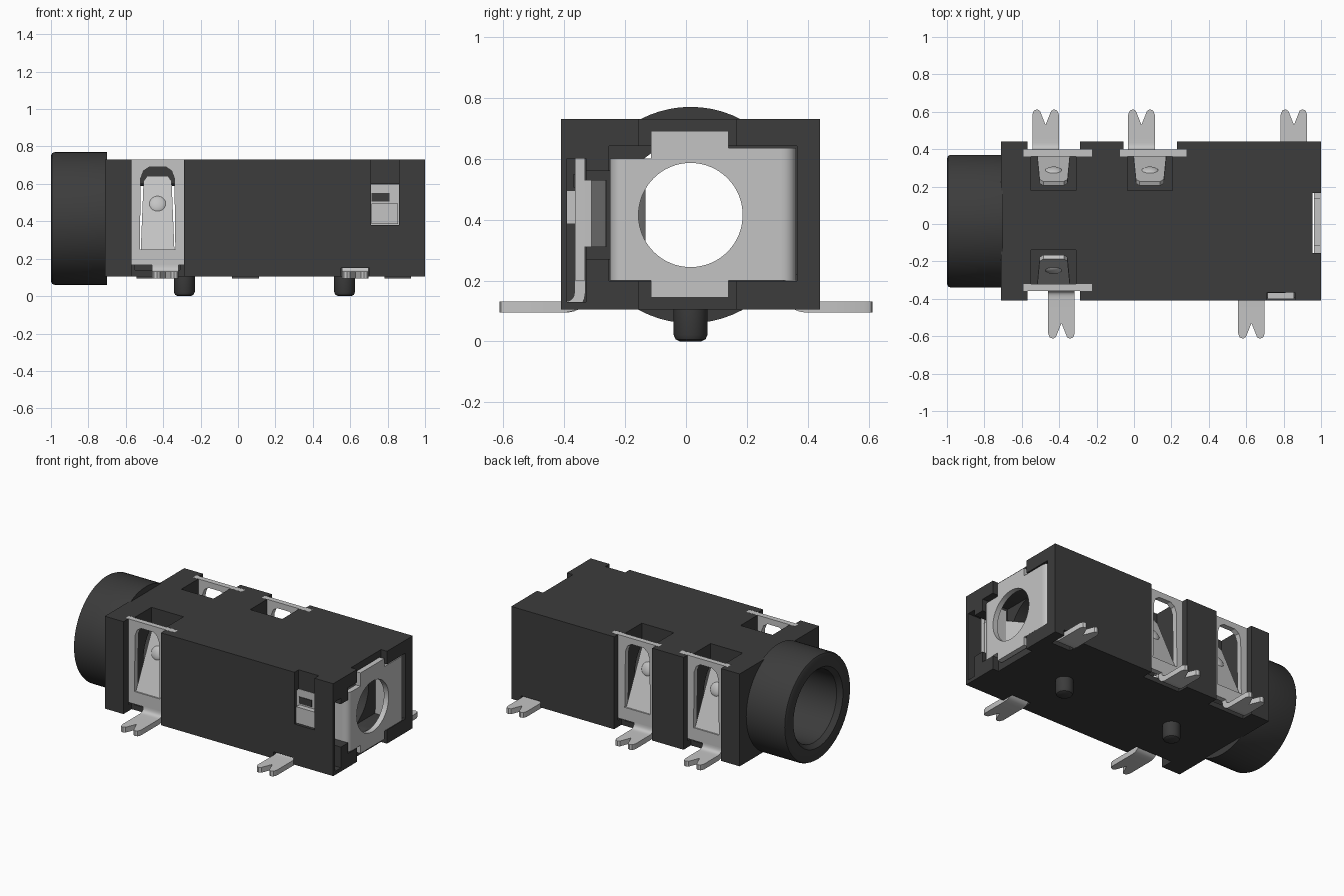
import bpy, bmesh, math
from mathutils import Vector, Matrix

old = bpy.data.objects.get("Cube")
if old:
    bpy.data.objects.remove(old, do_unlink=True)


def material(name, c, rough):
    m = bpy.data.materials.new(name)
    m.use_nodes = True
    m.diffuse_color = (c, c, c, 1)
    b = m.node_tree.nodes["Principled BSDF"]
    b.inputs["Base Color"].default_value = (c, c, c, 1)
    b.inputs["Roughness"].default_value = rough
    return m


DARK = material("black plastic", 0.045, 0.6)
METAL = material("light grey metal", 0.55, 0.5)
parts = []


def add(name, bm, mat):
    bmesh.ops.remove_doubles(bm, verts=bm.verts, dist=1e-5)
    bmesh.ops.recalc_face_normals(bm, faces=bm.faces)
    me = bpy.data.meshes.new(name)
    bm.to_mesh(me)
    bm.free()
    me.materials.clear()
    me.materials.append(mat)
    ob = bpy.data.objects.new(name, me)
    bpy.context.collection.objects.link(ob)
    parts.append(ob)
    return ob


def box(name, x, y, z, mat=METAL):
    bm = bmesh.new()
    size = Matrix.Diagonal((x[1] - x[0], y[1] - y[0], z[1] - z[0], 1))
    mid = Matrix.Translation((sum(x) / 2, sum(y) / 2, sum(z) / 2))
    bmesh.ops.create_cube(bm, size=1, matrix=mid @ size)
    return add(name, bm, mat)


def lathe(name, profile, matrix, mat=DARK, steps=64, closed=False):
    """Revolve (radius, height) points about local z."""
    bm = bmesh.new()
    vs = [bm.verts.new((r, 0, h)) for r, h in profile]
    n = len(vs)
    es = [bm.edges.new((vs[i], vs[(i + 1) % n])) for i in range(n if closed else n - 1)]
    bmesh.ops.spin(bm, geom=vs + es, axis=(0, 0, 1), cent=(0, 0, 0),
                   angle=math.tau, steps=steps, use_merge=True)
    bm.transform(matrix)
    return add(name, bm, mat)


# columns: where the 2D u, v and the thickness direction go
FRAMES = {"x": ((0, 1, 0), (0, 0, 1), (1, 0, 0)),
          "y": ((1, 0, 0), (0, 0, 1), (0, -1, 0)),
          "z": ((1, 0, 0), (0, 1, 0), (0, 0, 1))}


def sheet(name, loops, axis, a, b, mat=METAL):
    """Flat outline with optional holes, extruded from a to b along axis."""
    cu = bpy.data.curves.new(name, "CURVE")
    cu.dimensions, cu.fill_mode = "2D", "BOTH"
    cu.extrude = abs(b - a) / 2
    for loop in loops:
        sp = cu.splines.new("POLY")
        sp.points.add(len(loop) - 1)
        for p, q in zip(sp.points, loop):
            p.co = (q[0], q[1], 0, 1)
        sp.use_cyclic_u = True
    tmp = bpy.data.objects.new(name, cu)
    bpy.context.collection.objects.link(tmp)
    me = bpy.data.meshes.new_from_object(tmp.evaluated_get(bpy.context.evaluated_depsgraph_get()))
    bm = bmesh.new()
    bm.from_mesh(me)
    bpy.data.objects.remove(tmp)
    bpy.data.curves.remove(cu)
    bpy.data.meshes.remove(me)
    m = Matrix(FRAMES[axis]).transposed().to_4x4()
    bm.transform(Matrix.Translation(Vector(["xyz".index(axis) == i for i in range(3)]) * (a + b) / 2) @ m)
    return add(name, bm, mat)


def ribbon(name, p, axis, a, b, r=0.055, t=0.036):
    """Bent strip along a 2D path with rounded inner corners."""
    p = [Vector(q) for q in p]
    path = [p[0]]
    for i in range(1, len(p) - 1):
        s = p[i] + (p[i - 1] - p[i]).normalized() * r
        e = p[i] + (p[i + 1] - p[i]).normalized() * r
        for k in range(9):
            f = k / 8
            path.append(s * (1 - f) ** 2 + p[i] * 2 * f * (1 - f) + e * f * f)
    path.append(p[-1])
    left, right = [], []
    for i, q in enumerate(path):
        d = (path[min(i + 1, len(path) - 1)] - path[max(i - 1, 0)]).normalized()
        n = Vector((-d.y, d.x)) * t / 2
        left.append(q + n)
        right.append(q - n)
    return sheet(name, [left + right[::-1]], axis, a, b)


def circle(u, v, r, n=64):
    return [(u + r * math.cos(math.tau * i / n), v + r * math.sin(math.tau * i / n)) for i in range(n)]


def solder_pin(name, x, y, s, top=0.22):
    """Strip that drops from y, bends outward (s = side) and ends in a fork."""
    ribbon(name + "_bend", [(y, top), (y, 0.113), (s * 0.46, 0.113)], "x", x - 0.071, x + 0.071)
    half = [(0.071, 0.455), (0.071, 0.585), (0.062, 0.607), (0.045, 0.613), (0.03, 0.605), (0, 0.53)]
    loop = half + [(-u, v) for u, v in half[-2::-1]]
    sheet(name + "_fork", [[(x + u, s * v) for u, v in loop]], "z", 0.095, 0.131)


# ---- housing and its cut-outs
CY, CZ = 0.015, 0.415
along_x = Matrix.Translation((0, CY, CZ)) @ Matrix.Rotation(math.pi / 2, 4, "Y")
housing = box("housing", (-0.71, 1), (-0.41, 0.44), (0.105, 0.73), DARK)
cuts = [
    ((0.955, 1.1), (-0.155, 0.165), (0, 1)),          # end notch, top to bottom
    ((0.80, 1.1), (-0.252, 0.365), (0.198, 0.642)),   # end recess
    ((0.50, 1.1), (-0.39, -0.328), (0.13, 0.60)),     # side terminal slot
    ((0.60, 1.1), (-0.335, -0.24), (0.27, 0.56)),     # switch chamber
    ((0.71, 0.86), (-0.5, -0.35), (0.38, 0.601)),     # side window
    ((0.71, 0.86), (-0.5, -0.365), (0.59, 0.8)),      # shallow notch above it
    ((0.552, 0.703), (-0.5, -0.325), (0, 0.15)),      # front pin outlet
    ((0.782, 0.928), (0.32, 0.5), (0, 0.145)),        # rear pin outlet
    ((0.782, 0.928), (0.32, 0.366), (0.12, 0.22)),
]
# (name, side, notch range, plate range, tongue centre, pin centre, plate y)
terminals = [
    ("front_terminal", -1, (-0.57, -0.29), (-0.59, -0.225), -0.43, -0.388, -0.34),
    ("rear_terminal_a", 1, (-0.57, -0.29), (-0.59, -0.225), -0.43, -0.473, 0.38),
    ("rear_terminal_b", 1, (-0.055, 0.23), (-0.075, 0.28), 0.085, 0.04, 0.38),
]
for name, s, notch, plate, cx, px, y in terminals:
    span = lambda p, q: tuple(sorted((p, q)))
    cuts.append((notch, span(y - s * 0.018, s * 0.6), (0, 1)))
    cuts.append((plate, (y - 0.019, y + 0.019), (0.15, 1)))
    cuts.append(((cx - 0.12, cx + 0.12), span(y, y - s * 0.2), (0.14, 1)))
cutters = [box("cutter", *c, DARK) for c in cuts]
cutters.append(lathe("cutter", [(0, -0.9), (0.24, -0.9), (0.24, 0.9), (0, 0.9)], along_x))
for c in cutters:
    c.hide_render = True
    mod = housing.modifiers.new("cut", "BOOLEAN")
    mod.operation, mod.solver, mod.object = "DIFFERENCE", "EXACT", c
bpy.context.view_layer.update()
cut_mesh = bpy.data.meshes.new_from_object(housing.evaluated_get(bpy.context.evaluated_depsgraph_get()))
housing.modifiers.clear()
housing.data = cut_mesh
housing.data.materials.clear()
housing.data.materials.append(DARK)
for c in cutters:
    parts.remove(c)
    bpy.data.objects.remove(c)

# ---- socket barrel and locating pegs
lathe("barrel", [(0.24, -0.70), (0.24, -0.97), (0.265, -1), (0.335, -1), (0.349, -0.994),
                 (0.355, -0.98), (0.355, -0.70)], along_x, closed=True)
for i, x in enumerate((-0.287, 0.57)):
    lathe(f"locating_peg_{i + 1}", [(0, 0), (0.035, 0), (0.049, 0.007), (0.056, 0.022), (0.056, 0.12), (0, 0.12)],
          Matrix.Translation((x, CY, 0)), steps=32)

# ---- side terminals: framed plate, inclined spring tongue, dimple, forked pin
for name, s, notch, plate, cx, px, y in terminals:
    window = [(cx - 0.095, 0.25), (cx + 0.095, 0.25), (cx + 0.09, 0.63), (cx + 0.075, 0.67),
              (cx + 0.045, 0.69), (cx - 0.045, 0.69), (cx - 0.075, 0.67), (cx - 0.09, 0.63)]
    a, b = plate
    rim = [(a, 0.165), (b, 0.165), (b, 0.73), (a, 0.73)]
    sheet(name + "_plate", [rim, window], "y", y - 0.018, y + 0.018)
    tongue = sheet(name + "_tongue", [[(cx - 0.09, 0), (cx + 0.09, 0), (cx + 0.075, 0.40), (cx + 0.055, 0.43),
                                       (cx - 0.055, 0.43), (cx - 0.075, 0.40)]], "y", -0.012, 0.012)
    tilt = Matrix.Translation((0, y, 0.24)) @ Matrix.Rotation(s * 0.39, 4, "X")
    tongue.data.transform(tilt)
    bm = bmesh.new()
    bmesh.ops.create_uvsphere(bm, u_segments=24, v_segments=12, radius=0.05)
    bm.transform(tilt @ Matrix.Translation((cx, 0, 0.27)) @ Matrix.Diagonal((1, 0.5, 1, 1)))
    add(name + "_dimple", bm, METAL)
    solder_pin(name + "_pin", px, y, s)

# ---- end clip: cross-shaped plate with a round hole, wrapped at both sides
cross = [(-0.20, 0.20), (-0.115, 0.20), (-0.115, 0.145), (0.14, 0.145), (0.14, 0.20), (0.31, 0.20),
         (0.31, 0.635), (0.14, 0.635), (0.14, 0.69), (-0.115, 0.69), (-0.115, 0.60), (-0.20, 0.60)]
sheet("end_plate", [cross, circle(CY, CZ, 0.171)], "x", 0.962, 0.998)
ribbon("end_plate_rear_wrap", [(0.98, 0.31), (0.98, 0.343), (0.785, 0.343)], "z", 0.20, 0.635, r=0.032)
ribbon("end_plate_front_wrap", [(0.98, -0.20), (0.98, -0.232), (0.84, -0.232)], "z", 0.20, 0.60, r=0.031)
ribbon("end_plate_leaf", [(0.85, -0.232), (0.70, -0.145), (0.55, -0.145)], "z", 0.30, 0.53, r=0.03, t=0.025)
solder_pin("end_plate_pin", 0.855, 0.343, 1)

# ---- switch terminal inside the front slot
box("switch_plate", (0.555, 0.92), (-0.365, -0.331), (0.20, 0.60))
box("switch_fold", (0.715, 0.855), (-0.40, -0.362), (0.385, 0.495))
box("switch_opening", (0.715, 0.81), (-0.369, -0.364), (0.505, 0.55), DARK)
ribbon("switch_spring", [(0.93, -0.322), (0.80, -0.265), (0.64, -0.315)], "z", 0.31, 0.53, r=0.05, t=0.024)
solder_pin("switch_pin", 0.628, -0.348, -1)

# ---- smooth round surfaces, keep edges sharp
bpy.ops.object.select_all(action="DESELECT")
for ob in parts:
    ob.select_set(True)
bpy.context.view_layer.objects.active = housing
bpy.ops.object.shade_smooth_by_angle(angle=math.radians(30))
